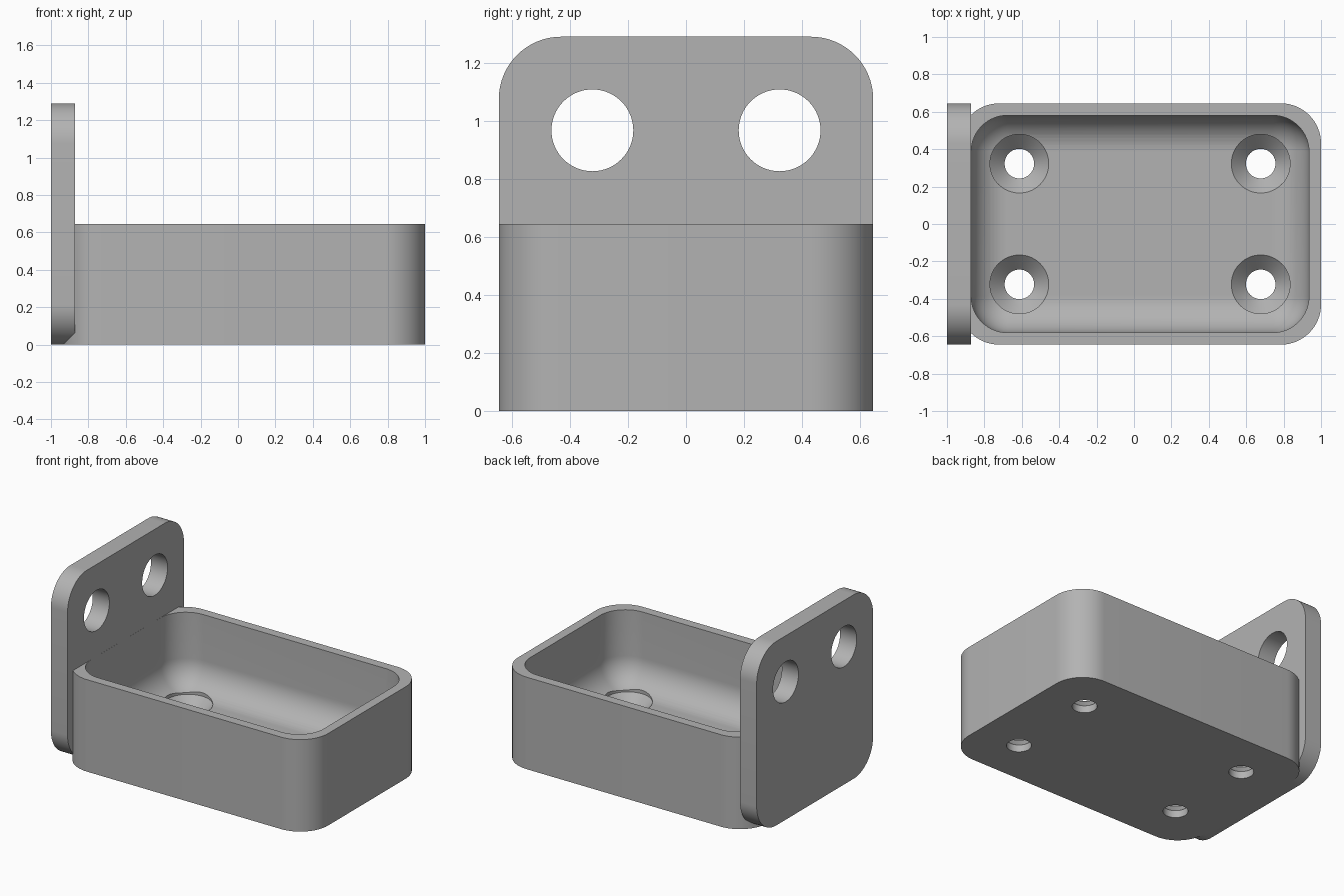
import bpy
import bmesh
import math
from mathutils import Matrix, Vector

if "Cube" in bpy.data.objects:
    bpy.data.objects.remove(bpy.data.objects["Cube"])

# Proportions: everything follows from one wall thickness
WALL = 2 / 31
HALF_W = 10 * WALL
HEIGHT = 10 * WALL
PLATE_H = 20 * WALL
PLATE_T = 2 * WALL
CORNER = 0.215
TRAY_BACK = -1 + WALL
TRAY_MID = (TRAY_BACK + 1) / 2
FLOOR = 2 * WALL

grey = bpy.data.materials.new("light grey")
grey.use_nodes = True
colour = (0.45, 0.45, 0.45, 1)
grey.diffuse_color = colour
grey.node_tree.nodes["Principled BSDF"].inputs["Base Color"].default_value = colour


def finish(bm, name):
    bmesh.ops.recalc_face_normals(bm, faces=bm.faces)
    mesh = bpy.data.meshes.new(name)
    bm.to_mesh(mesh)
    bm.free()
    mesh.materials.append(grey)
    obj = bpy.data.objects.new(name, mesh)
    bpy.context.collection.objects.link(obj)
    return obj


def rounded_box(name, low, high, radius, axis=None, segments=16):
    """Box with rounded edges; with an axis, only edges along it are rounded."""
    low, high = Vector(low), Vector(high)
    bm = bmesh.new()
    bmesh.ops.create_cube(bm, size=1)
    for v in bm.verts:
        v.co = (low + high) / 2 + v.co * (high - low)
    edges = [e for e in bm.edges if axis is None or
             abs(e.verts[0].co[axis] - e.verts[1].co[axis]) > 1e-4]
    bmesh.ops.bevel(bm, geom=edges, offset=radius, segments=segments,
                    profile=0.5, affect="EDGES")
    return finish(bm, name)


def turned(name, profile, matrix, sides=64):
    """Closed solid of revolution from (radius, height) pairs."""
    bm = bmesh.new()
    rings = [[bm.verts.new((r * math.cos(math.tau * i / sides),
                            r * math.sin(math.tau * i / sides), h))
              for i in range(sides)] for r, h in profile]
    for a, b in zip(rings, rings[1:]):
        for i in range(sides):
            j = (i + 1) % sides
            bm.faces.new((a[i], a[j], b[j], b[i]))
    bm.faces.new(rings[0])
    bm.faces.new(rings[-1])
    bm.transform(matrix)
    return finish(bm, name)


def combine(target, other, operation):
    other.hide_render = True
    mod = target.modifiers.new(operation.title(), "BOOLEAN")
    mod.operation = operation
    mod.solver = "EXACT"
    mod.object = other
    bpy.context.view_layer.objects.active = target
    bpy.ops.object.modifier_apply(modifier=mod.name)
    bpy.data.objects.remove(other)


# Tray with a round-bottomed cavity
bracket = rounded_box("tray_bracket", (TRAY_BACK, -HALF_W, 0),
                      (1, HALF_W, HEIGHT), CORNER, axis=2)
cavity = rounded_box("cavity_cutter",
                     (TRAY_BACK + WALL + 0.0005, -HALF_W + WALL, FLOOR),
                     (1 - WALL, HALF_W - WALL, HEIGHT + 0.5), 3 * WALL)
combine(bracket, cavity, "DIFFERENCE")

# Upright mounting plate
plate = rounded_box("mounting_plate", (-1, -HALF_W, 0),
                    (-1 + PLATE_T, HALF_W, PLATE_H), CORNER, axis=0)
combine(bracket, plate, "UNION")

# Countersunk floor holes
screw = [(0.079, -0.1), (0.079, FLOOR - 0.079), (0.157, FLOOR - 0.001),
         (0.157, FLOOR + 0.3)]
for sx in (-1, 1):
    for sy in (-1, 1):
        place = Matrix.Translation((TRAY_MID + sx * HEIGHT, sy * HALF_W / 2, 0))
        combine(bracket, turned("screw_cutter", screw, place), "DIFFERENCE")

# Round holes through the plate
for sy in (-1, 1):
    place = (Matrix.Translation((-0.94, sy * HALF_W / 2, 15 * WALL))
             @ Matrix.Rotation(math.pi / 2, 4, "Y"))
    hole = turned("plate_hole_cutter", [(0.141, -0.2), (0.141, 0.2)], place)
    combine(bracket, hole, "DIFFERENCE")

# Smooth rounded surfaces, crisp edges
bpy.ops.object.select_all(action="DESELECT")
bracket.select_set(True)
bpy.context.view_layer.objects.active = bracket
bpy.ops.object.shade_smooth_by_angle(angle=math.radians(30))
